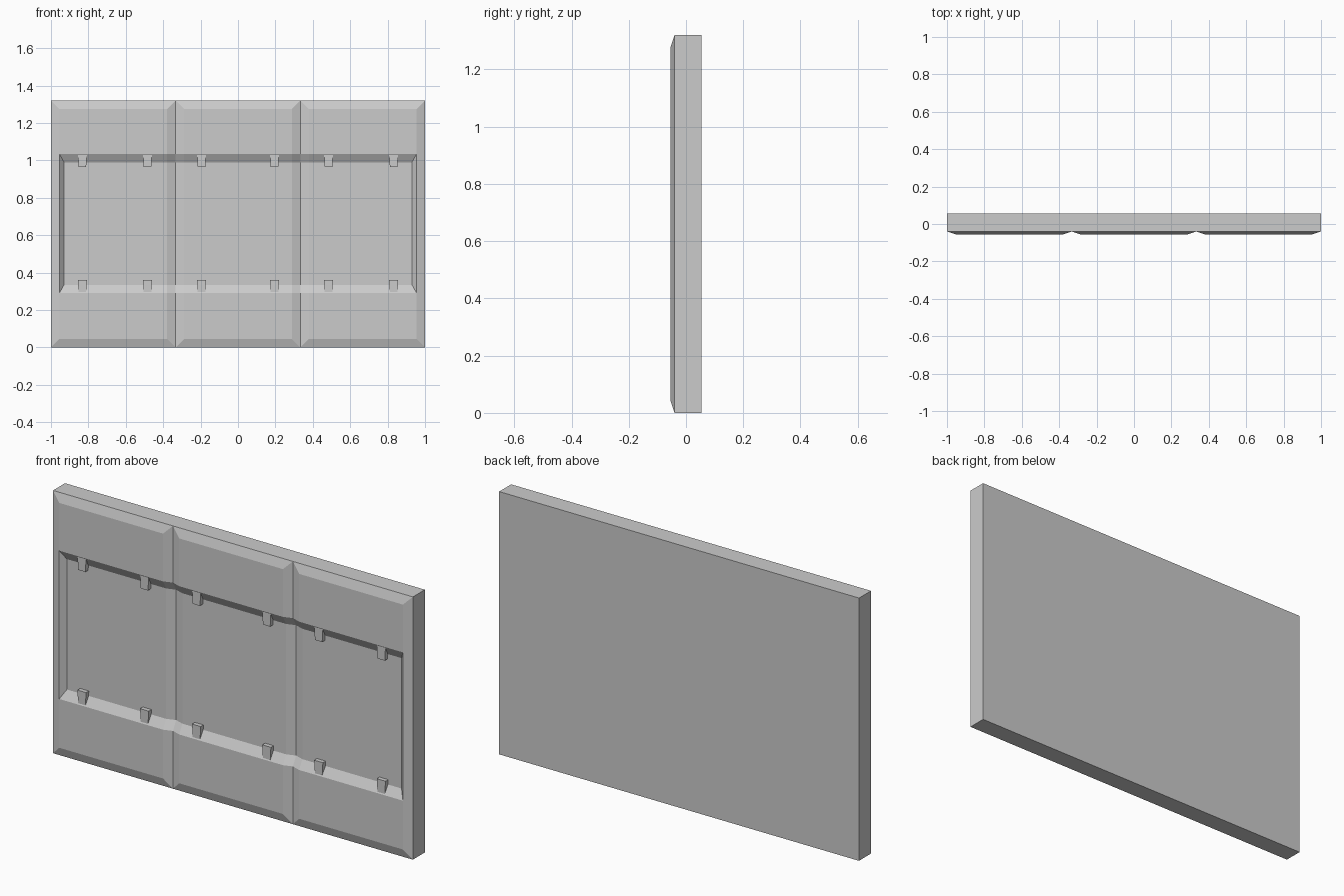
import bpy, bmesh
from math import radians

if "Cube" in bpy.data.objects:
    bpy.data.objects.remove(bpy.data.objects["Cube"])

H, FACE, EDGE, BACK = 1.32, -0.055, -0.04, 0.055
BEV, DEPTH = 0.045, 0.025
SEAM = 1 / 3


def add_object(name, bm):
    bmesh.ops.recalc_face_normals(bm, faces=bm.faces)
    me = bpy.data.meshes.new(name)
    bm.to_mesh(me)
    bm.free()
    ob = bpy.data.objects.new(name, me)
    bpy.context.collection.objects.link(ob)
    return ob


def front_y(x, z):
    # three bevelled panels, with the recess floor pushed in
    edge = min(z, H - z, *(abs(x - s) for s in (-1, -SEAM, SEAM, 1)))
    y = EDGE + (FACE - EDGE) * min(edge / BEV, 1)
    if abs(x) < 0.931 and 0.334 < z < 0.991:
        y += DEPTH
    return y


# Wall panel: relief grid on the front, mitred corners, closed to a slab
half = [SEAM - BEV, SEAM, SEAM + BEV, 0.93, 1 - BEV, 1]
xs = [-x for x in reversed(half)] + half
zs = [0, BEV, 0.29, 0.335, 0.99, 1.035, H - BEV, H]
bm = bmesh.new()
grid = [[bm.verts.new((x, front_y(x, z), z)) for z in zs] for x in xs]
for i in range(len(xs) - 1):
    for j in range(len(zs) - 1):
        a, b, c, d = grid[i][j], grid[i + 1][j], grid[i + 1][j + 1], grid[i][j + 1]
        if abs(a.co.y + c.co.y - b.co.y - d.co.y) < 1e-5:
            bm.faces.new((a, b, c, d))
        elif abs(a.co.y - c.co.y) > abs(b.co.y - d.co.y):
            bm.faces.new((a, b, c))
            bm.faces.new((a, c, d))
        else:
            bm.faces.new((a, b, d))
            bm.faces.new((b, c, d))
rim = [e for e in bm.edges if e.is_boundary]
out = bmesh.ops.extrude_edge_only(bm, edges=rim)["geom"]
for v in out:
    if isinstance(v, bmesh.types.BMVert):
        v.co.y = BACK
bmesh.ops.holes_fill(bm, edges=[e for e in bm.edges if e.is_boundary], sides=0)
bmesh.ops.dissolve_limit(bm, angle_limit=radians(0.5), verts=bm.verts, edges=bm.edges)
add_object("wall_panel", bm)


# Clips along the upper and lower recess walls
def clip(name, x, z0, z1):
    bm = bmesh.new()
    bmesh.ops.create_cube(bm, size=1)
    for v in bm.verts:
        top = v.co.z > 0
        w = 0.024 if top else 0.02
        v.co = (x + (w if v.co.x > 0 else -w),
                -0.02 if v.co.y > 0 else -0.052,
                z1 if top else z0)
    add_object(name, bm)


for side in (-1, 1):
    for x in (0.195, 0.484, 0.832):
        clip("upper_clip", side * x, 0.965, 1.035)
        clip("lower_clip", side * x, 0.29, 0.36)
